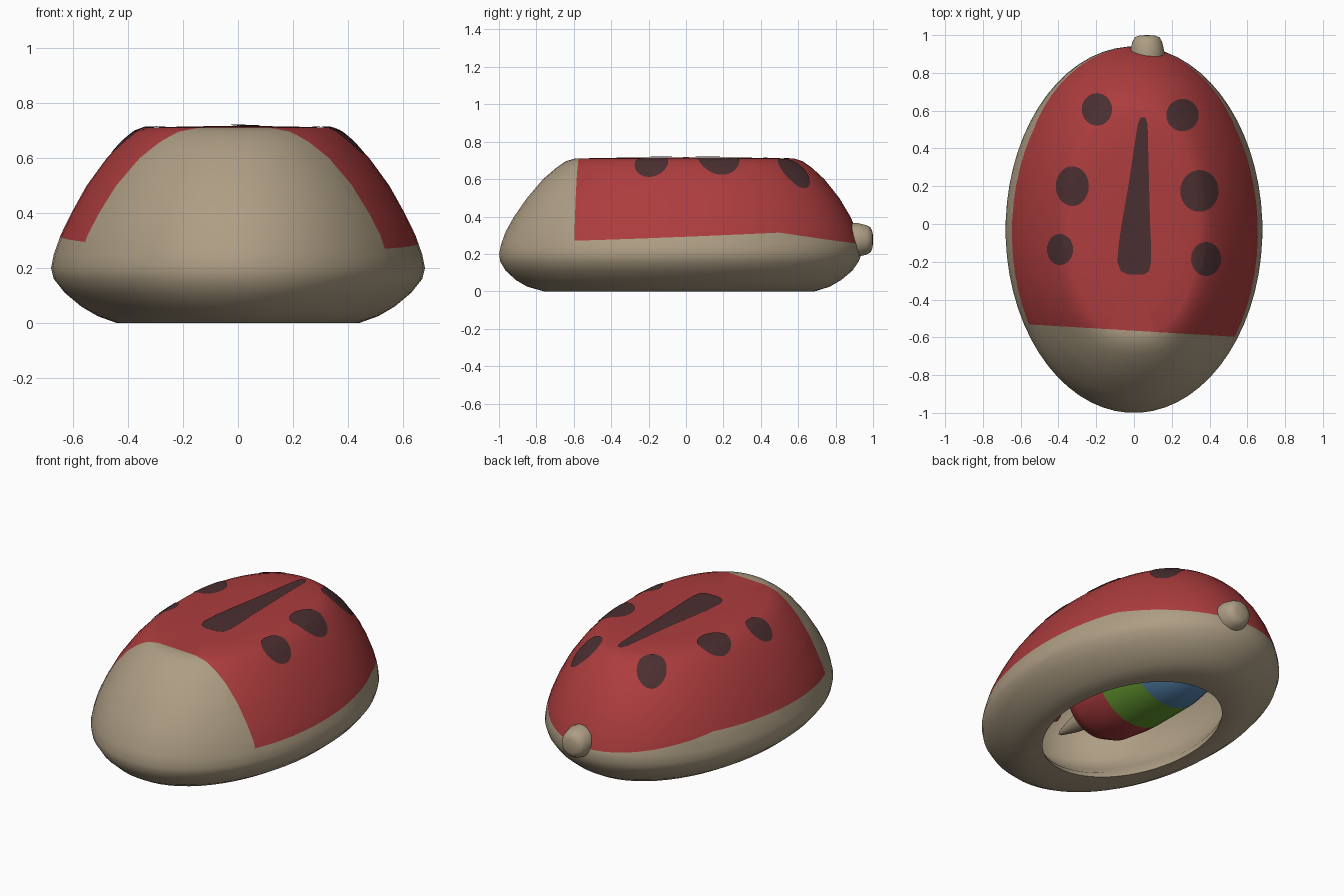
import bpy, bmesh, math
from mathutils import Vector
from mathutils.bvhtree import BVHTree

cube = bpy.data.objects.get("Cube")
if cube:
    bpy.data.objects.remove(cube, do_unlink=True)


def material(name, rgb):
    m = bpy.data.materials.new(name)
    m.use_nodes = True
    m.diffuse_color = (*rgb, 1)
    m.node_tree.nodes["Principled BSDF"].inputs["Base Color"].default_value = (*rgb, 1)
    return m


TAN = material("warm_tan", (0.42, 0.34, 0.23))
RED = material("shell_red", (0.42, 0.046, 0.048))
DARK = material("spot_dark", (0.07, 0.028, 0.03))
GREEN = material("band_green", (0.13, 0.32, 0.03))
BLUE = material("band_blue", (0.08, 0.21, 0.38))


def finish(bm, name, mats):
    mesh = bpy.data.meshes.new(name)
    bm.to_mesh(mesh)
    for m in mats:
        mesh.materials.append(m)
    mesh.polygons.foreach_set("use_smooth", [True] * len(mesh.polygons))
    obj = bpy.data.objects.new(name, mesh)
    bpy.context.collection.objects.link(obj)
    return obj


def bulge(value, power):
    return math.copysign(abs(value) ** (2 / power), value)


def loft(rings, place, sides=64, flip=False):
    """Skin a stack of superellipses (t, centre, rx, ry, power); zero radius closes the end."""
    bm = bmesh.new()
    loops = []
    for t, c, rx, ry, power in rings:
        if rx == 0:
            loops.append([bm.verts.new(place(0, c, t))] * sides)
            continue
        angles = [2 * math.pi * (i + 0.5) / sides for i in range(sides)]
        loops.append([bm.verts.new(place(rx * bulge(math.cos(a), power),
                                         c + ry * bulge(math.sin(a), power), t))
                      for a in angles])
    for low, high in zip(loops, loops[1:]):
        for i in range(sides):
            j = (i + 1) % sides
            quad = list(dict.fromkeys([low[i], low[j], high[j], high[i]]))
            bm.faces.new(quad[::-1] if flip else quad)
    return bm


def upright(u, v, t):
    return (u, v, t)


def lengthwise(x0, z0):
    return lambda u, v, t: (x0 - u, t, z0 + v)


# Shell profile: height, half width, front y, back y; plan gets squarer towards the top
profile = [(0.005, 0.41, -0.60, 0.57), (0.0, 0.44, -0.76, 0.69), (0.025, 0.51, -0.85, 0.77),
           (0.06, 0.57, -0.91, 0.83), (0.11, 0.63, -0.965, 0.89), (0.16, 0.67, -0.995, 0.925),
           (0.2, 0.68, -1.0, 0.94), (0.25, 0.67, -0.99, 0.938), (0.32, 0.645, -0.965, 0.915),
           (0.4, 0.606, -0.92, 0.88), (0.5, 0.55, -0.85, 0.82), (0.6, 0.477, -0.765, 0.74),
           (0.66, 0.42, -0.695, 0.675), (0.695, 0.378, -0.645, 0.625), (0.71, 0.34, -0.595, 0.58),
           (0.714, 0.2, -0.4, 0.38), (0.717, 0, 0, 0)]


def rings_from(rows):
    return [(z, (f + b) / 2, w, (b - f) / 2, 2 + 0.5 * min(max(z - 0.25, 0), 0.4))
            for z, w, f, b in rows]


shell = loft(rings_from(profile), upright)

# Red saddle: cut the shell along its borders, then colour by position
front_cut = (Vector((0, -0.565, 0)), Vector((0.06, 1, 0)))
side_cut = (Vector((0, 0.5, 0.325)), Vector((0.02, -0.04, 1)))
rear_cut = (Vector((0, 0.5, 0.325)), Vector((0.02, 0.16, 1)))
for co, no in (front_cut, side_cut, rear_cut):
    bmesh.ops.bisect_plane(shell, geom=shell.verts[:] + shell.edges[:] + shell.faces[:],
                           plane_co=co, plane_no=no, dist=0.0005)


def above(p, cut):
    return (p - cut[0]).dot(cut[1]) > 0


for f in shell.faces:
    p = f.calc_center_median()
    lower = rear_cut if p.y > 0.5 else side_cut
    f.material_index = int(above(p, front_cut) and above(p, lower))
finish(shell, "shell", [TAN, RED])
surface = BVHTree.FromBMesh(shell)

# Hollow inside, open at the bottom
cavity = [(0.005, 0.41, -0.60, 0.57), (0.04, 0.415, -0.62, 0.59), (0.1, 0.46, -0.70, 0.66),
          (0.2, 0.51, -0.78, 0.74), (0.38, 0.48, -0.76, 0.73), (0.54, 0.4, -0.67, 0.64),
          (0.64, 0.29, -0.55, 0.53), (0.665, 0, 0, 0)]
finish(loft(rings_from(cavity), upright, flip=True), "cavity_liner", [TAN])


# Thin dark markings laid on the shell
def marking(name, cx, cy, outline, steps=10):
    bm = bmesh.new()

    def drop(x, y):
        hit, normal, _, _ = surface.ray_cast(Vector((x, y, 2)), Vector((0, 0, -1)))
        return bm.verts.new(hit + normal * 0.004)

    centre = drop(cx, cy)
    inner = None
    n = len(outline)
    for k in range(1, steps + 1):
        s = k / steps
        ring = [drop(cx + (x - cx) * s, cy + (y - cy) * s) for x, y in outline]
        for i in range(n):
            j = (i + 1) % n
            if inner:
                bm.faces.new([inner[i], ring[i], ring[j], inner[j]])
            else:
                bm.faces.new([centre, ring[i], ring[j]])
        inner = ring
    finish(bm, name, [DARK])


spots = {"rear_right_spot": (-0.195, 0.605, 0.08, 0.085), "rear_left_spot": (0.255, 0.575, 0.085, 0.085),
         "middle_right_spot": (-0.325, 0.2, 0.086, 0.105), "middle_left_spot": (0.345, 0.175, 0.1, 0.11),
         "front_right_spot": (-0.39, -0.135, 0.068, 0.082), "front_left_spot": (0.38, -0.185, 0.078, 0.09)}
for name, (x, y, rx, ry) in spots.items():
    turn = [2 * math.pi * i / 28 for i in range(28)]
    marking(name, x, y, [(x + rx * math.cos(a), y + ry * math.sin(a)) for a in turn])

# Tapered stripe: y, left edge, right edge
stripe = [(-0.268, -0.03, 0.05), (-0.25, -0.07, 0.08), (-0.2, -0.088, 0.09), (-0.1, -0.08, 0.09),
          (0, -0.065, 0.085), (0.2, -0.03, 0.08), (0.4, 0.0, 0.075), (0.53, 0.02, 0.072),
          (0.565, 0.035, 0.06)]
marking("centre_stripe", 0.01, -0.05,
        [(r, y) for y, l, r in stripe] + [(l, y) for y, l, r in reversed(stripe)], 14)


# Round parts that run along the length
def turned(name, x0, z0, rows, mats, sides=32, rule=None):
    bm = loft([(y, 0, r, r, 2) for y, r in rows], lengthwise(x0, z0), sides)
    if rule:
        for f in bm.faces:
            f.material_index = rule(f.calc_center_median().y)
    finish(bm, name, mats)


# Rear knob
turned("rear_knob", 0.07, 0.275,
       [(0.86, 0.085), (0.91, 0.092), (0.94, 0.085), (0.965, 0.079), (0.988, 0.066), (0.998, 0.04), (1.0, 0)],
       [TAN])

# Banded body held inside the hollow, with a small pointed tip and a button beside it
turned("banded_body", -0.05, 0.335,
       [(-0.44, 0), (-0.43, 0.12), (-0.39, 0.195), (-0.3, 0.24), (-0.15, 0.26), (-0.06, 0.265),
        (0.05, 0.265), (0.22, 0.265), (0.36, 0.245), (0.46, 0.18), (0.5, 0.1), (0.51, 0)],
       [RED, GREEN, BLUE], rule=lambda y: (y > -0.06) + (y > 0.22))
turned("pointed_tip", 0, 0.25, [(-0.64, 0), (-0.62, 0.014), (-0.52, 0.04), (-0.4, 0.06)], [TAN], 16)
turned("inner_button", 0.15, 0.25,
       [(-0.54, 0), (-0.53, 0.025), (-0.5, 0.035), (-0.47, 0.025), (-0.46, 0)], [RED], 16)
